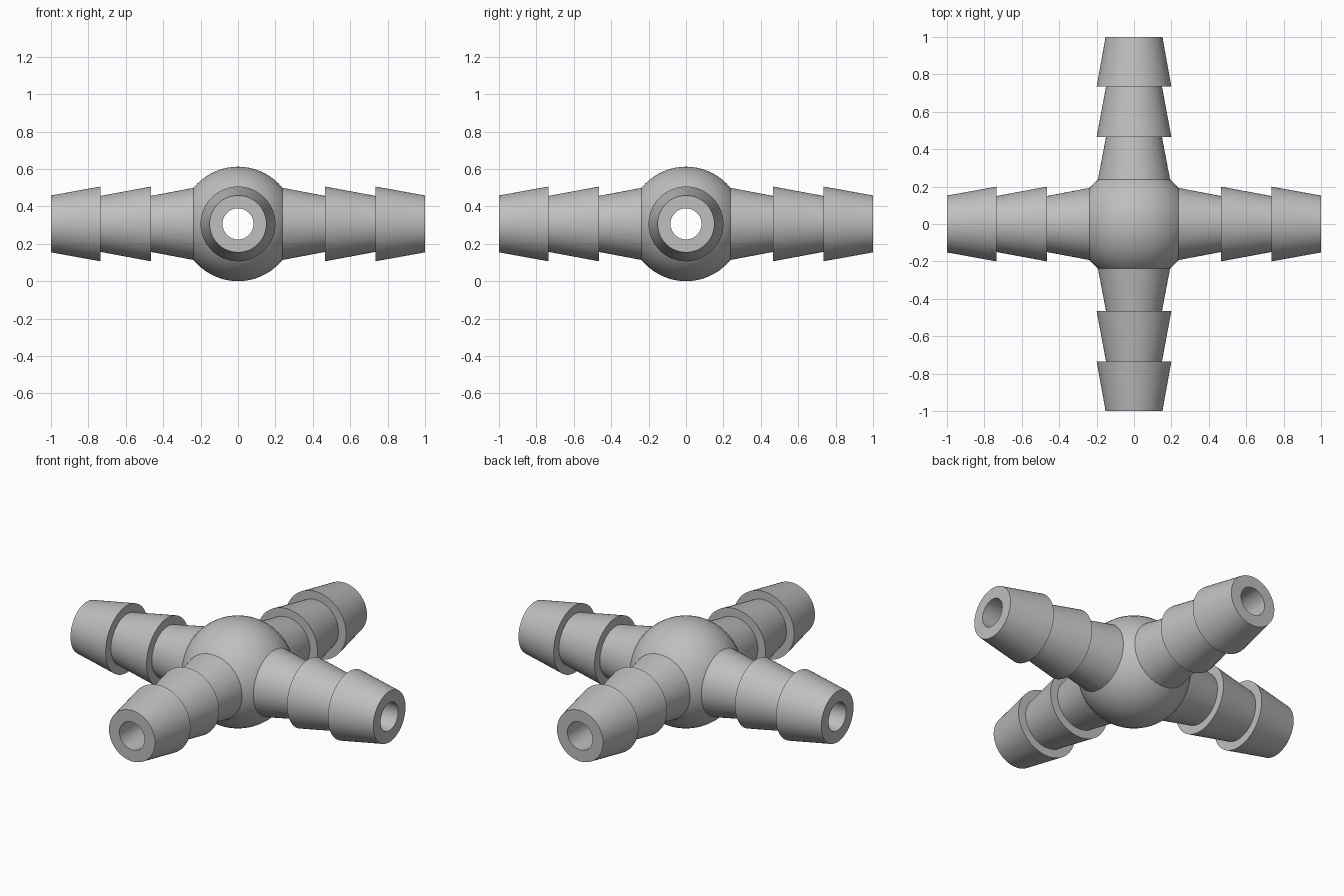
import bpy, bmesh, math
from mathutils import Matrix

cube = bpy.data.objects.get("Cube")
if cube:
    bpy.data.objects.remove(cube, do_unlink=True)

CENTRE_Z = 0.306
SEGMENTS = 64

grey = bpy.data.materials.new("light_grey_plastic")
grey.use_nodes = True
grey.diffuse_color = (0.52, 0.52, 0.52, 1)
grey.node_tree.nodes["Principled BSDF"].inputs["Base Color"].default_value = grey.diffuse_color


def finish(name, bm):
    """Turn a bmesh into an object centred on the hub height."""
    bmesh.ops.recalc_face_normals(bm, faces=bm.faces)
    bmesh.ops.translate(bm, verts=bm.verts, vec=(0, 0, CENTRE_Z))
    mesh = bpy.data.meshes.new(name)
    bm.to_mesh(mesh)
    bm.free()
    mesh.materials.append(grey)
    obj = bpy.data.objects.new(name, mesh)
    bpy.context.collection.objects.link(obj)
    return obj


def lathe(name, half_profile, turn, phase=0.0):
    """Solid of revolution along x, mirrored about the centre, turned about z."""
    profile = [(-x, r) for x, r in reversed(half_profile)] + half_profile
    bm = bmesh.new()
    rings = []
    for x, r in profile:
        angles = [2 * math.pi * (i + phase) / SEGMENTS for i in range(SEGMENTS)]
        rings.append([bm.verts.new((x, r * math.cos(a), r * math.sin(a))) for a in angles])
    for a, b in zip(rings, rings[1:]):
        for i in range(SEGMENTS):
            j = (i + 1) % SEGMENTS
            bm.faces.new((a[i], a[j], b[j], b[i]))
    bm.faces.new(rings[0])
    bm.faces.new(rings[-1])
    bm.transform(Matrix.Rotation(turn, 4, 'Z'))
    return finish(name, bm)


def combine(body, tool, operation):
    """Apply one boolean to the body and discard the tool."""
    mod = body.modifiers.new(operation.lower(), 'BOOLEAN')
    mod.object = tool
    mod.operation = operation
    mod.solver = 'EXACT'
    bpy.context.view_layer.objects.active = body
    bpy.ops.object.modifier_apply(modifier=mod.name)
    bpy.data.objects.remove(tool, do_unlink=True)


# Round hub
bm = bmesh.new()
bmesh.ops.create_uvsphere(bm, u_segments=SEGMENTS, v_segments=SEGMENTS // 2, radius=CENTRE_Z)
connector = finish("four_way_hose_connector", bm)

# Two barbed pipes crossing in the hub; the cores differ slightly out of sight
BARBS = [(0.2, 0.2), (0.464, 0.15), (0.464, 0.2), (0.734, 0.15), (0.734, 0.2), (1.0, 0.152)]
for name, core, turn in (("side_pipe", 0.12, 0), ("front_back_pipe", 0.11, math.pi / 2)):
    combine(connector, lathe(name, [(0.1, core)] + BARBS, turn), 'UNION')

# Bores through both pipes
for name, phase, turn in (("side_bore", 0, 0), ("front_back_bore", 0.5, math.pi / 2)):
    combine(connector, lathe(name, [(1.1, 0.083)], turn, phase), 'DIFFERENCE')

# Smooth curves with crisp barb edges
bpy.ops.object.select_all(action='DESELECT')
connector.select_set(True)
bpy.context.view_layer.objects.active = connector
bpy.ops.object.shade_smooth_by_angle(angle=math.radians(30))
